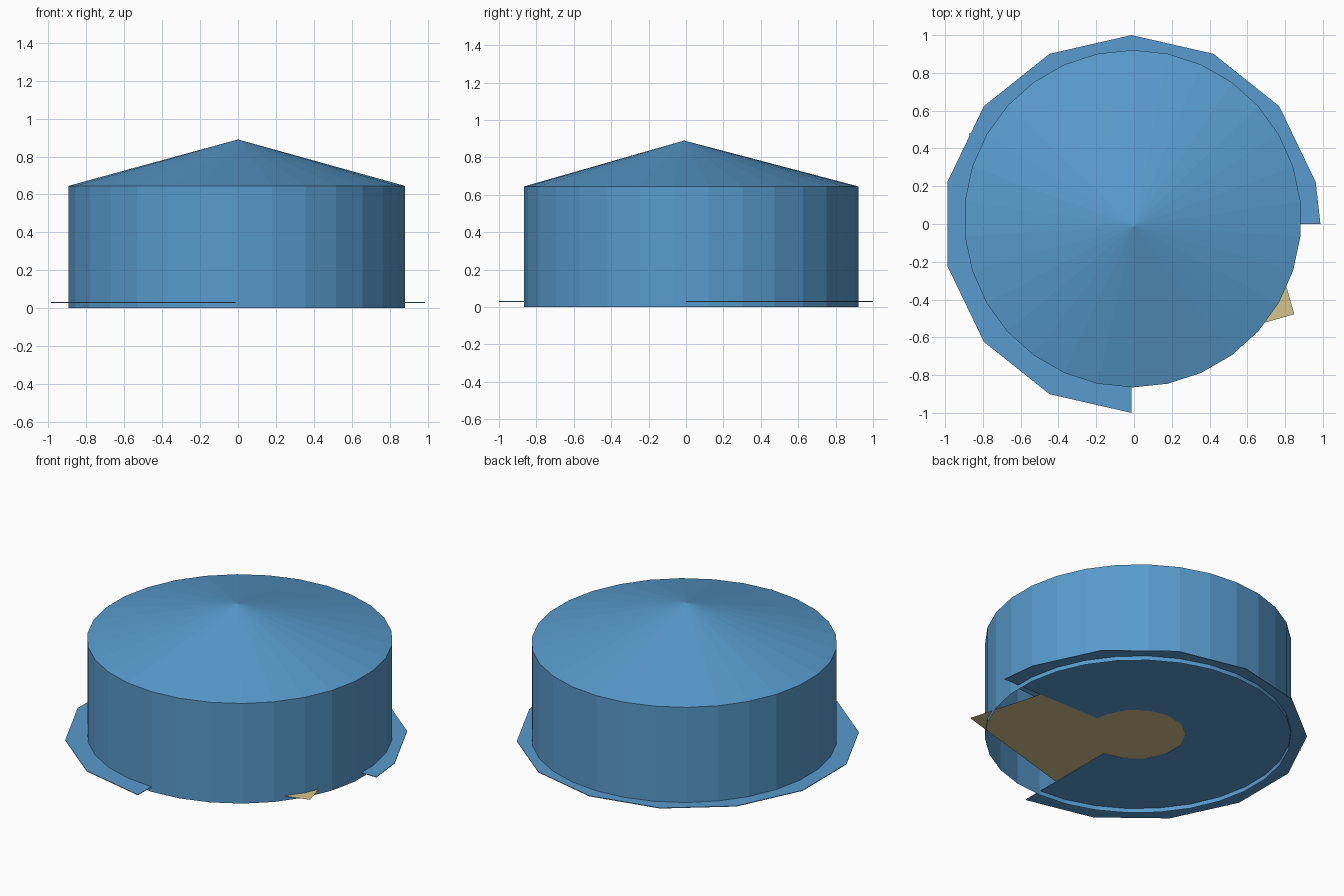
import bpy, bmesh, math
from mathutils import Vector

default = bpy.data.objects.get("Cube")
if default:
    bpy.data.objects.remove(default, do_unlink=True)


def make_material(name, rgb):
    mat = bpy.data.materials.new(name)
    mat.use_nodes = True
    mat.diffuse_color = (*rgb, 1)
    mat.node_tree.nodes["Principled BSDF"].inputs["Base Color"].default_value = (*rgb, 1)
    return mat


def finish(name, bm, mat):
    bmesh.ops.recalc_face_normals(bm, faces=bm.faces[:])
    mesh = bpy.data.meshes.new(name)
    bm.to_mesh(mesh)
    bm.free()
    mesh.materials.append(mat)
    obj = bpy.data.objects.new(name, mesh)
    bpy.context.collection.objects.link(obj)
    return obj


def polar(radius, degrees, z, centre=(0, 0)):
    a = math.radians(degrees)
    return Vector((centre[0] + radius * math.cos(a), centre[1] + radius * math.sin(a), z))


blue = make_material("steel blue", (0.098, 0.328, 0.61))
tan = make_material("sand", (0.68, 0.55, 0.275))

PLATE_Z = 0.03
PLATE_CENTRE = (-0.013, 0)

# Open-bottomed drum wall with a shallow cone roof
SIDES, RADIUS = 30, 0.893
drum_centre = (-0.007, 0.028)
bm = bmesh.new()
rings = [[bm.verts.new(polar(RADIUS, 90 + 360 * i / SIDES, z, drum_centre))
          for i in range(SIDES)] for z in (0.0, 0.645)]
apex = bm.verts.new((0, -0.01, 0.89))
for i in range(SIDES):
    j = (i + 1) % SIDES
    bm.faces.new((rings[0][i], rings[0][j], rings[1][j], rings[1][i]))
    bm.faces.new((rings[1][i], rings[1][j], apex))
finish("drum_with_cone_roof", bm, blue)

# Three-quarter floor ring, open over the front left quarter
step = 360 / 14
angles = [0] + [step / 2 + step * k for k in range(11)]
bm = bmesh.new()
inner, outer = [[bm.verts.new(polar(r, a, PLATE_Z, PLATE_CENTRE)) for a in angles]
                for r in (0.29, 1.0)]
for i in range(len(angles) - 1):
    bm.faces.new((inner[i], outer[i], outer[i + 1], inner[i + 1]))
floor_ring = finish("floor_ring", bm, blue)
thickness = floor_ring.modifiers.new("thickness", "SOLIDIFY")
thickness.thickness = 0.004
thickness.offset = 0

# Square sheet lying within the floor ring
bm = bmesh.new()
bm.faces.new([bm.verts.new(polar(0.985, -29 + 90 * k, PLATE_Z, PLATE_CENTRE)) for k in range(4)])
finish("square_sheet", bm, tan)
